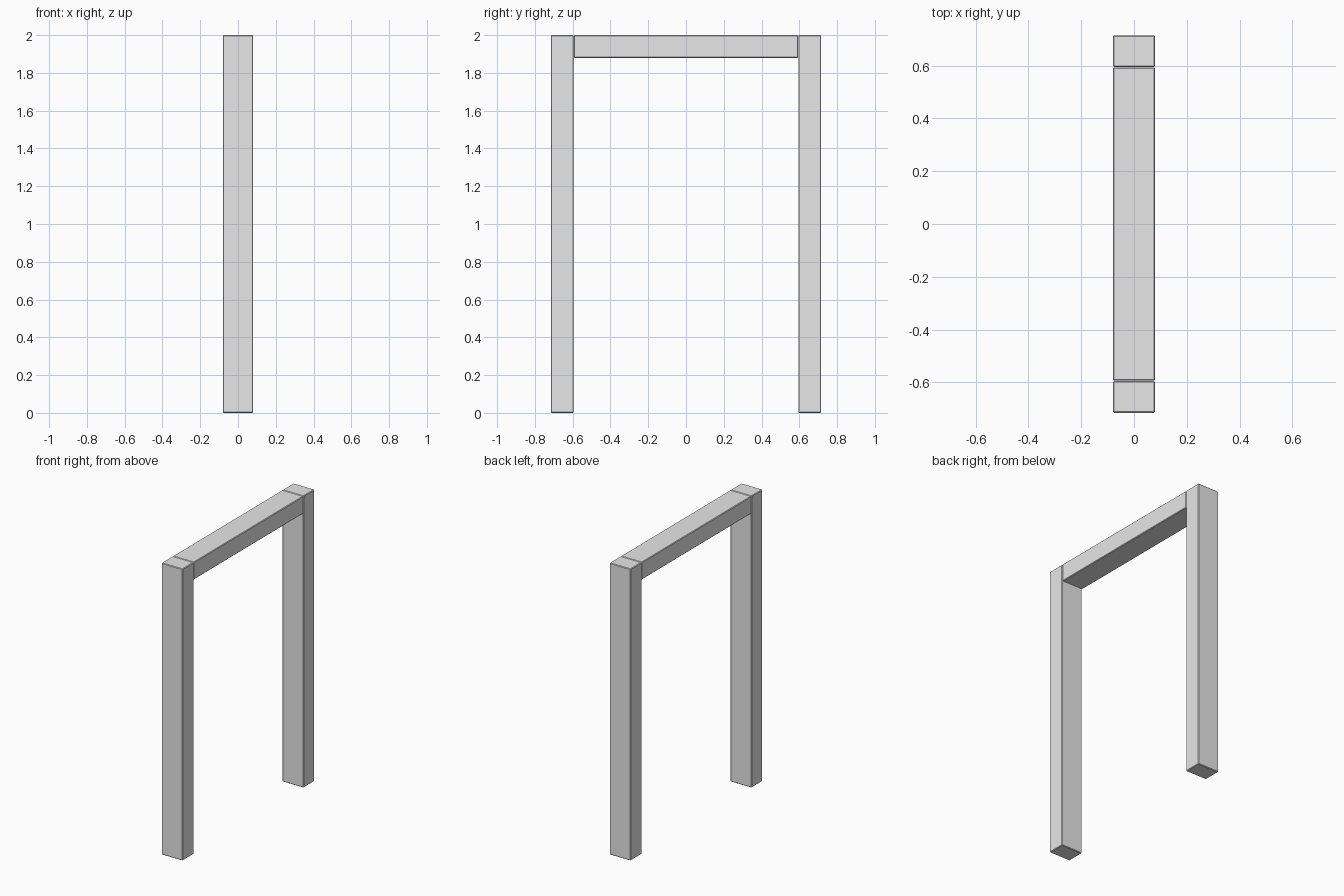
import bpy

cube = bpy.data.objects.get("Cube")
if cube:
    bpy.data.objects.remove(cube, do_unlink=True)

GREY = (0.8, 0.8, 0.8, 1.0)
WIDTH, THICK, HEIGHT = 0.16, 0.12, 2.0
POST_Y = 0.655

grey = bpy.data.materials.new("light_grey")
grey.use_nodes = True
grey.diffuse_color = GREY
grey.node_tree.nodes["Principled BSDF"].inputs["Base Color"].default_value = GREY


def timber(name, size, location):
    """Box with narrowly chamfered edges."""
    bpy.ops.mesh.primitive_cube_add(size=1, location=location)
    obj = bpy.context.object
    obj.name = name
    obj.scale = size
    bpy.ops.object.transform_apply(location=False, rotation=False, scale=True)
    bevel = obj.modifiers.new("chamfer", 'BEVEL')
    bevel.width = 0.004
    bevel.segments = 1
    obj.data.materials.append(grey)
    return obj


# Upright posts
for name, side in (("front_post", -1), ("back_post", 1)):
    timber(name, (WIDTH, THICK, HEIGHT), (0, side * POST_Y, HEIGHT / 2))

# Beam fitted between the posts, flush with their tops
span = 2 * POST_Y - THICK - 0.004
timber("top_beam", (WIDTH, span, THICK), (0, 0, HEIGHT - THICK / 2))
